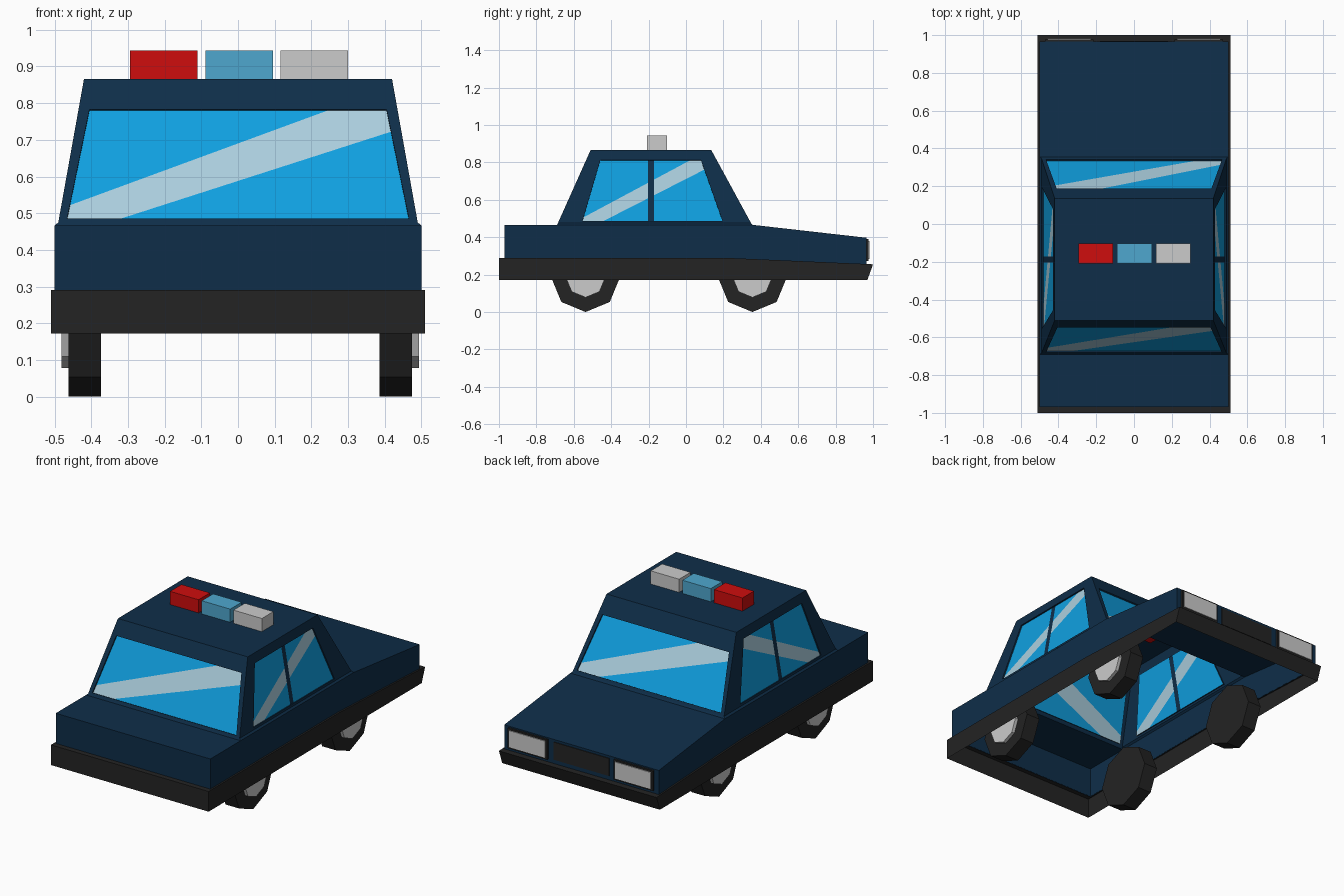
import bpy, bmesh, math
from mathutils import Vector, Matrix

if "Cube" in bpy.data.objects:
    bpy.data.objects.remove(bpy.data.objects["Cube"])


def material(name, rgb):
    m = bpy.data.materials.new(name)
    m.diffuse_color = (*rgb, 1)
    m.use_nodes = True
    m.node_tree.nodes["Principled BSDF"].inputs["Base Color"].default_value = m.diffuse_color
    return m


NAVY = material("navy paint", (0.0045, 0.027, 0.066))
GLASS = material("blue glass", (0.005, 0.35, 0.75))
GLINT = material("pale glint", (0.41, 0.62, 0.73))
BLACK = material("black rubber", (0.017, 0.017, 0.017))
GREY = material("light grey", (0.6, 0.6, 0.6))
RED = material("signal red", (0.62, 0.004, 0.004))
SKY = material("signal blue", (0.077, 0.39, 0.62))


def finish(bm, name, *mats, recalc=True):
    bmesh.ops.remove_doubles(bm, verts=bm.verts, dist=1e-5)
    if recalc:
        bmesh.ops.recalc_face_normals(bm, faces=bm.faces)
    me = bpy.data.meshes.new(name)
    bm.to_mesh(me)
    bm.free()
    for m in mats:
        me.materials.append(m)
    ob = bpy.data.objects.new(name, me)
    bpy.context.collection.objects.link(ob)
    return ob


def face(bm, pts):
    return bm.faces.new([bm.verts.new(p) for p in pts])


def bridge(bm, a, b):
    """Quads between two loops of equal length."""
    n = len(a)
    for i in range(n):
        j = (i + 1) % n
        face(bm, (a[i], a[j], b[j], b[i]))


def box(name, mat, lo, hi):
    bm = bmesh.new()
    bmesh.ops.create_cube(bm, size=1)
    lo, hi = Vector(lo), Vector(hi)
    for v in bm.verts:
        v.co = (lo + hi) / 2 + v.co * (hi - lo)
    return finish(bm, name, mat)


# Cabin surface: sloping walls between the belt line and the roof
Z0, Z1 = 0.475, 0.866


def slope(a, b):
    return lambda z: a + (b - a) * (z - Z0) / (Z1 - Z0)


side_x, rear_y, front_y = slope(0.49, 0.42), slope(-0.685, -0.51), slope(0.348, 0.135)


def ring(z):
    x, r, f = side_x(z), rear_y(z), front_y(z)
    return [Vector(p) for p in ((-x, r, z), (x, r, z), (x, f, z), (-x, f, z))]


belt, roof = ring(Z0), ring(Z1)
base = [(-0.5, -0.69, 0.466), (0.5, -0.69, 0.466), (0.5, 0.355, 0.466), (-0.5, 0.355, 0.466)]

# Glint edges as (u, z) pairs: upper line, lower line
END_LINES = [((-0.455, 0.523), (0.25, 0.782)), ((-0.32, 0.485), (0.42, 0.723))]
SIDE_LINES = [((-0.55, 0.505), (0.02, 0.81)), ((-0.44, 0.487), (0.09, 0.757))]


def end_quad(y_of, hw0, hw1, z0, z1):
    return [Vector(p) for p in ((-hw0, y_of(z0), z0), (hw0, y_of(z0), z0),
                                (hw1, y_of(z1), z1), (-hw1, y_of(z1), z1))]


def side_quad(s):
    return [Vector((s * side_x(z), y, z)) for y, z in
            ((-0.553, 0.487), (0.195, 0.487), (0.08, 0.812), (-0.458, 0.812))]


# name, outer wall, window outline, horizontal axis, direction, glint edges
windows = [
    ("rear_window", [belt[0], belt[1], roof[1], roof[0]],
     end_quad(rear_y, 0.466, 0.405, 0.485, 0.783), 0, 1, END_LINES),
    ("windshield", [belt[3], belt[2], roof[2], roof[3]],
     end_quad(front_y, 0.466, 0.41, 0.487, 0.768), 0, -1, END_LINES),
    ("right_windows", [belt[1], belt[2], roof[2], roof[1]], side_quad(1), 1, 1, SIDE_LINES),
    ("left_windows", [belt[0], belt[3], roof[3], roof[0]], side_quad(-1), 1, 1, SIDE_LINES),
]

# Body shell, open underneath
body = bmesh.new()
for s in (-0.5, 0.5):
    face(body, [(s, y, z) for y, z in ((-0.97, 0.288), (0.2, 0.288), (0.965, 0.254), (0.965, 0.397),
                                       (0.355, 0.466), (-0.69, 0.466), (-0.97, 0.466))])
deck = [(-0.97, 0.288), (-0.97, 0.466), (-0.69, 0.466)]
hood = [(0.355, 0.466), (0.965, 0.397), (0.965, 0.254)]
for prof in (deck, hood):
    for (ya, za), (yb, zb) in zip(prof, prof[1:]):
        face(body, ((-0.5, ya, za), (0.5, ya, za), (0.5, yb, zb), (-0.5, yb, zb)))
bridge(body, base, belt)
face(body, roof)

# Window openings in the shell, with slightly recessed panes
for name, outer, inner, axis, d, lines in windows:
    n = (outer[1] - outer[0]).cross(outer[3] - outer[0]).normalized()
    if n.dot(outer[0] - Vector((0, -0.17, 0.5))) > 0:
        n = -n
    pane = [p + n * 0.008 for p in inner]
    bridge(body, outer, inner)
    bridge(body, inner, pane)

    bm = bmesh.new()
    face(bm, pane)
    cuts = []
    for (ua, za), (ub, zb) in lines:
        co, no = Vector((0, 0, za)), Vector((0, 0, ub - ua))
        co[axis], no[axis] = ua * d, -(zb - za) * d
        cuts.append((co, no))
    posts = []
    if axis == 1:
        posts = [(Vector((0, y, 0)), Vector((0, 1, 0))) for y in (-0.203, -0.172)]
    for co, no in cuts + posts:
        bmesh.ops.bisect_plane(bm, geom=bm.verts[:] + bm.edges[:] + bm.faces[:],
                               plane_co=co, plane_no=no, dist=1e-5)
    for f in bm.faces:
        c = f.calc_center_median()
        up, low = [(c - co).dot(no) for co, no in cuts]
        f.material_index = 1 if up < 0 < low else 0
        if posts and -0.203 < c.y < -0.172:
            f.material_index = 2
    finish(bm, name, GLASS, GLINT, NAVY)
finish(body, "body_shell", NAVY)

# Black skirt and bumpers around the lower body


def outline(x, pts):
    return [(-x, y, z) for y, z in pts] + [(x, y, z) for y, z in reversed(pts)]


bottom = outline(0.51, [(-1, 0.172), (0.2, 0.172), (0.97, 0.172)])
top = outline(0.51, [(-1, 0.29), (0.2, 0.29), (1, 0.255)])
lip = outline(0.499, [(-0.969, 0.29), (0.2, 0.29), (0.964, 0.256)])
bm = bmesh.new()
bridge(bm, bottom, top)
bridge(bm, top, lip)
finish(bm, "skirt", BLACK)

# Headlights and grille on the +y end
box("grille", BLACK, (-0.18, 0.96, 0.28), (0.18, 0.969, 0.383))
for s, side in ((1, "right"), (-1, "left")):
    xa, xb = sorted((s * 0.215, s * 0.47))
    box(side + "_headlight_bezel", BLACK, (xa, 0.96, 0.272), (xb, 0.976, 0.39))
    box(side + "_headlight", GREY, (xa + 0.012, 0.96, 0.283), (xb - 0.012, 0.981, 0.38))

# Roof light bar
for name, mat, x in (("red_light", RED, -0.202), ("blue_light", SKY, 0.003), ("white_light", GREY, 0.208)):
    box(name, mat, (x - 0.092, -0.208, 0.855), (x + 0.092, -0.102, 0.943))


# Octagonal wheels with a vertex at the bottom
def octagon_disc(name, mat, r, xa, xb, y):
    bm = bmesh.new()
    bmesh.ops.create_cone(bm, cap_ends=True, segments=8, radius1=r, radius2=r, depth=abs(xb - xa))
    spin = Matrix.Rotation(math.pi / 2, 4, 'Y')
    bmesh.ops.transform(bm, matrix=Matrix.Translation(((xa + xb) / 2, y, 0.183)) @ spin, verts=bm.verts)
    finish(bm, name, mat)


for y, end in ((-0.537, "rear"), (0.355, "front")):
    for s, side in ((1, "right"), (-1, "left")):
        off = 0.006
        octagon_disc(f"{end}_{side}_tire", BLACK, 0.183, off + s * 0.38, off + s * 0.468, y)
        octagon_disc(f"{end}_{side}_hub", GREY, 0.105, off + s * 0.45, off + s * 0.487, y)
